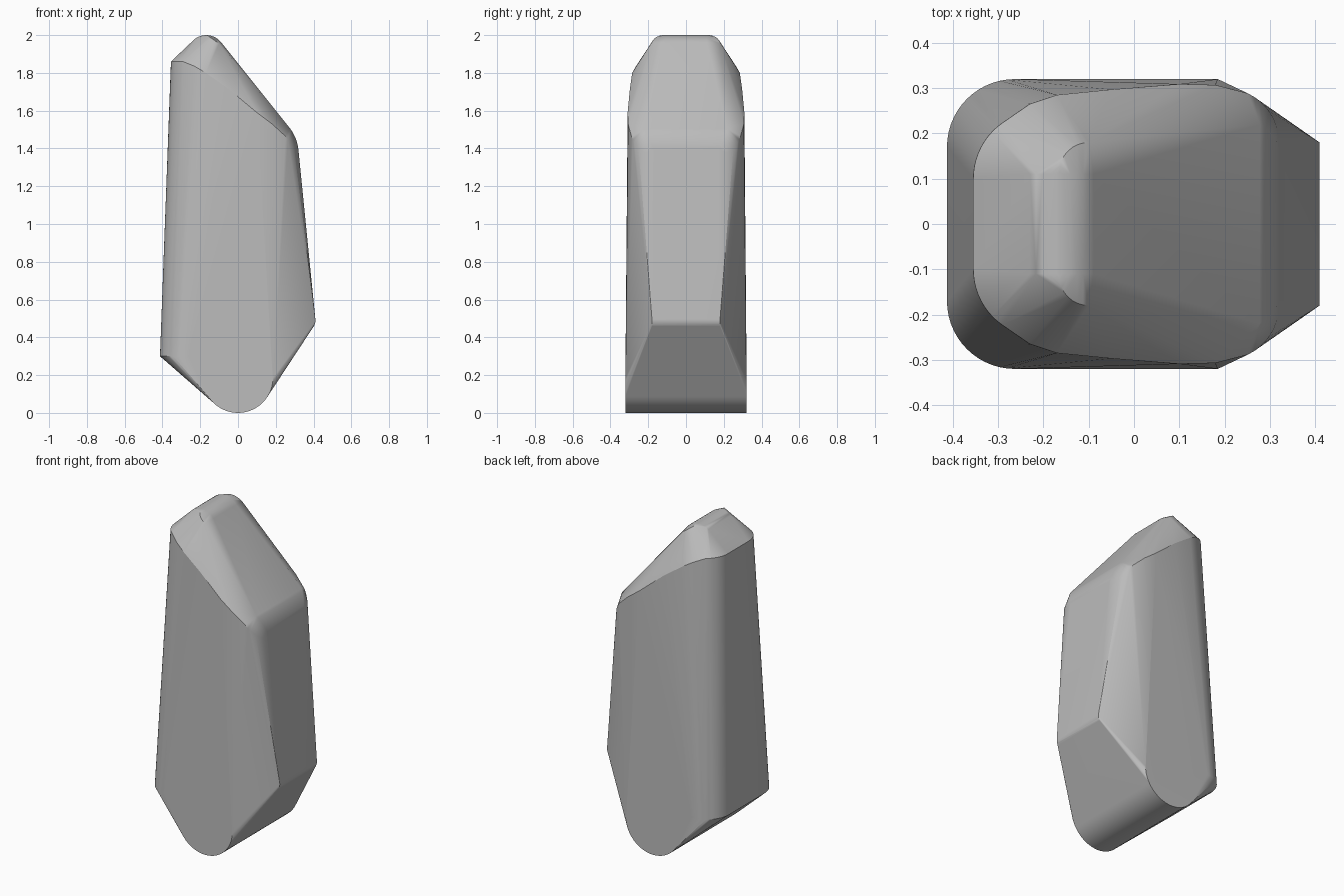
import bpy, bmesh, math

cube = bpy.data.objects.get("Cube")
if cube:
    bpy.data.objects.remove(cube, do_unlink=True)

grey = bpy.data.materials.new("stone grey")
grey.use_nodes = True
colour = (0.5, 0.5, 0.5, 1)
grey.diffuse_color = colour
grey.node_tree.nodes["Principled BSDF"].inputs["Base Color"].default_value = colour


def arc(cx, cz, r, start, end, steps):
    """Points on a circular arc, angles in degrees."""
    for i in range(steps + 1):
        a = math.radians(start + (end - start) * i / steps)
        yield cx + r * math.cos(a), cz + r * math.sin(a)


# Half of the outline points; each is mirrored front to back
points = []

# Rounded foot running across the full depth
points += [(x, 0.32, z) for x, z in arc(0, 0.185, 0.185, 180, 360, 28)]

# Lower left rim with a rounded plan corner
points += [(x, y, 0.30) for x, y in arc(-0.263, 0.17, 0.15, 90, 180, 14)]

# Lower right nose
points += [(x, 0.18, z) for x, z in arc(0.35, 0.49, 0.06, -36, 6, 8)]

# Upper left rim, curving round and falling towards the shoulder
points += [(x, y, 1.86) for x, y in arc(-0.205, 0.10, 0.15, 125, 180, 10)]
points += [(-0.23, 0.265, 1.835), (-0.17, 0.285, 1.80), (-0.05, 0.297, 1.715),
           (0.10, 0.309, 1.59), (0.18, 0.307, 1.53)]

# Shoulder: a bend in profile, with rounded plan corners
points += [(x, 0.17 + 0.05 * i / 8, z)
           for i, (x, z) in enumerate(arc(0.095, 1.37, 0.226, 5, 36, 8))]
points += [(x, y, 1.37 + 0.11 * (0.32 - x) / 0.08)
           for x, y in arc(0.20, 0.18, 0.12, 0, 65, 9)]

# Crest
points += [(x, 0.11, z) for x, z in arc(-0.168, 1.90, 0.10, 38, 128, 10)]
points += [(x, y, 2.0 - 0.045 * (x + 0.165) / 0.065)
           for x, y in arc(-0.10, 0.115, 0.065, 90, 180, 8)]

bm = bmesh.new()
for x, y, z in points:
    for side in (-1, 1):
        bm.verts.new((x, side * y, z))
hull = bmesh.ops.convex_hull(bm, input=bm.verts)
loose = [v for v in bm.verts if not v.link_faces]
bmesh.ops.delete(bm, geom=loose, context='VERTS')
bmesh.ops.dissolve_limit(bm, angle_limit=math.radians(0.5),
                         verts=bm.verts, edges=bm.edges)
bmesh.ops.recalc_face_normals(bm, faces=bm.faces)

mesh = bpy.data.meshes.new("standing_stone")
bm.to_mesh(mesh)
bm.free()
mesh.materials.append(grey)
stone = bpy.data.objects.new("standing_stone", mesh)
bpy.context.collection.objects.link(stone)

# Smooth the rounded bends, keep the hard ridges
bpy.ops.object.select_all(action='DESELECT')
stone.select_set(True)
bpy.context.view_layer.objects.active = stone
bpy.ops.object.shade_smooth_by_angle(angle=math.radians(30))
weighted = stone.modifiers.new("weighted normals", 'WEIGHTED_NORMAL')
weighted.keep_sharp = True
